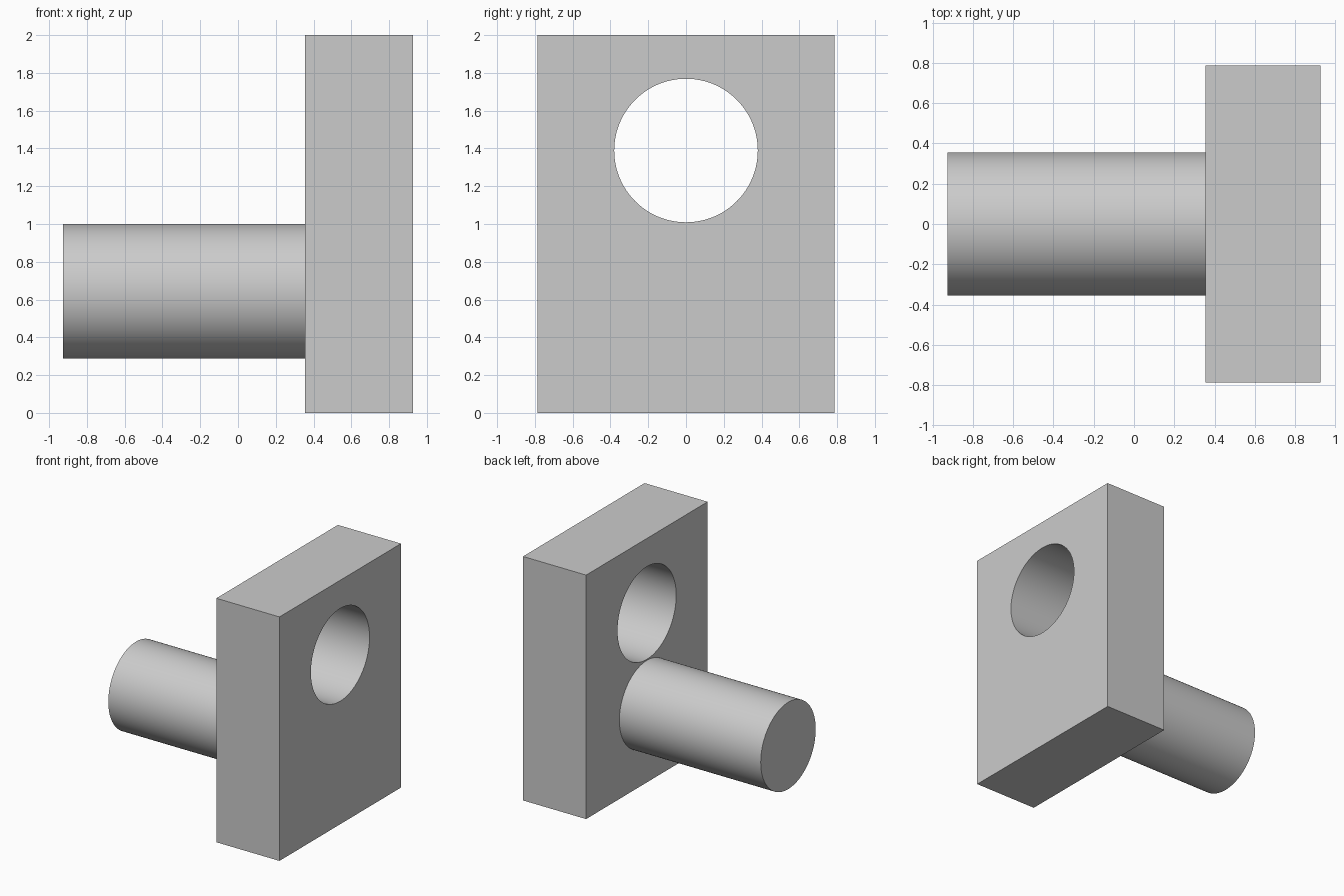
import bpy
from math import pi

if "Cube" in bpy.data.objects:
    bpy.data.objects.remove(bpy.data.objects["Cube"])

GREY = (0.6, 0.6, 0.6, 1)
grey = bpy.data.materials.new("light grey")
grey.use_nodes = True
grey.diffuse_color = GREY
grey.node_tree.nodes["Principled BSDF"].inputs["Base Color"].default_value = GREY

# Plate extents
X_BACK, X_FACE = 0.355, 0.927
HALF_WIDTH, HEIGHT = 0.787, 2.0


def x_cylinder(name, radius, x0, x1, z):
    """Smooth cylinder lying along x."""
    bpy.ops.mesh.primitive_cylinder_add(
        vertices=96, radius=radius, depth=x1 - x0,
        location=((x0 + x1) / 2, 0, z), rotation=(0, pi / 2, 0))
    obj = bpy.context.object
    obj.name = name
    obj.data.materials.append(grey)
    bpy.ops.object.shade_smooth_by_angle()
    return obj


# Round peg, standing out from the back of the plate
x_cylinder("peg", 0.356, -0.927, X_BACK, 0.644)

# Cutter for the round through hole
cutter = x_cylinder("hole_cutter", 0.38, X_BACK - 0.2, X_FACE + 0.2, 1.389)
cutter.hide_render = True

# Upright plate
bpy.ops.mesh.primitive_cube_add(size=1, location=((X_BACK + X_FACE) / 2, 0, HEIGHT / 2))
plate = bpy.context.object
plate.name = "plate"
plate.scale = (X_FACE - X_BACK, 2 * HALF_WIDTH, HEIGHT)
bpy.ops.object.transform_apply(location=False, rotation=False, scale=True)
plate.data.materials.append(grey)

# Bore the hole, then drop the cutter
bore = plate.modifiers.new("bore", 'BOOLEAN')
bore.operation = 'DIFFERENCE'
bore.solver = 'EXACT'
bore.object = cutter
bpy.ops.object.modifier_apply(modifier=bore.name)
bpy.data.objects.remove(cutter)
bpy.ops.object.shade_smooth_by_angle()
